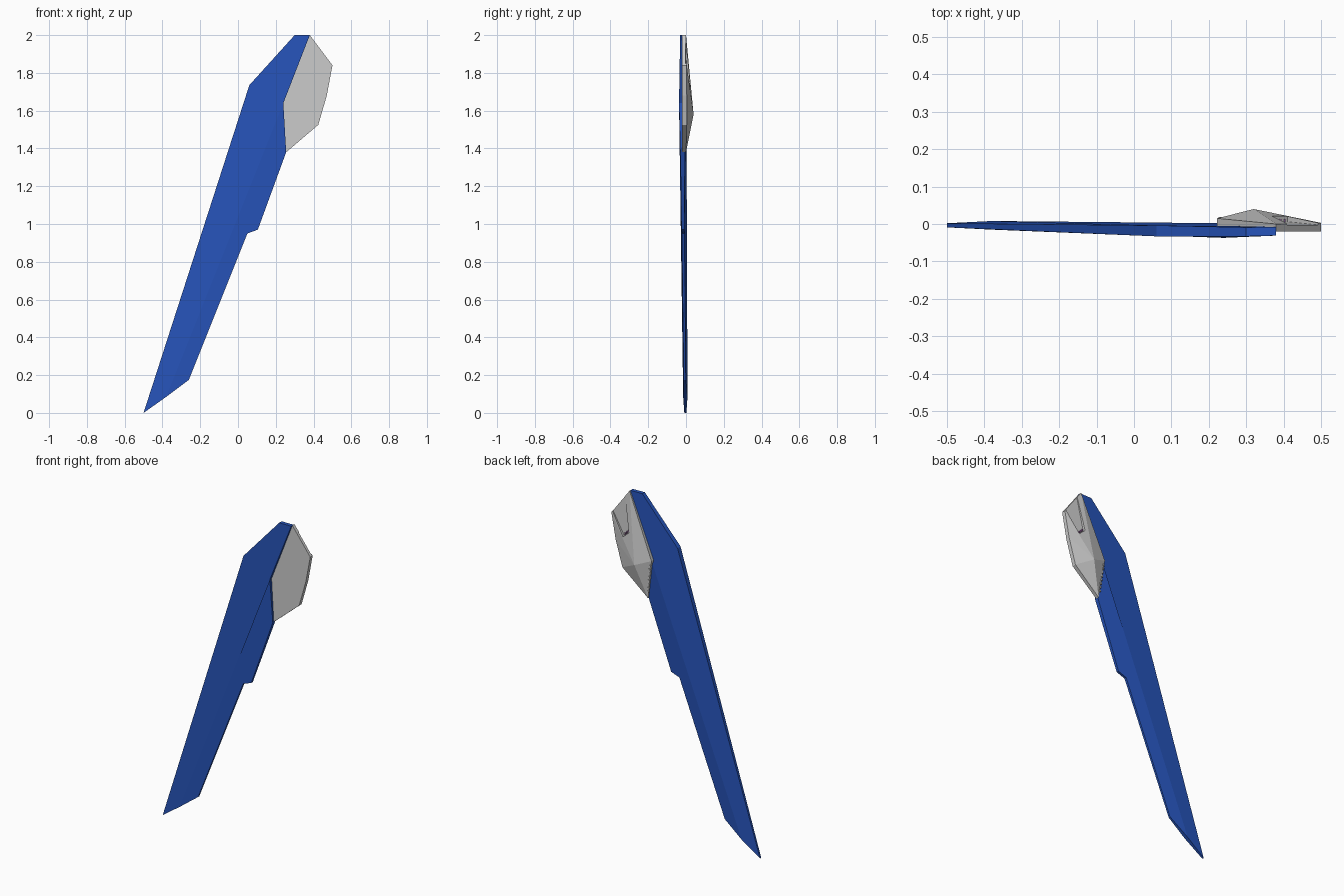
import bpy, bmesh
from mathutils import Vector

if "Cube" in bpy.data.objects:
    bpy.data.objects.remove(bpy.data.objects["Cube"])


def material(name, color):
    m = bpy.data.materials.new(name)
    m.diffuse_color = color
    m.use_nodes = True
    m.node_tree.nodes["Principled BSDF"].inputs["Base Color"].default_value = m.diffuse_color
    return m


def finish(name, bm, mat=None):
    bmesh.ops.recalc_face_normals(bm, faces=bm.faces[:])
    me = bpy.data.meshes.new(name)
    bm.to_mesh(me)
    bm.free()
    ob = bpy.data.objects.new(name, me)
    bpy.context.collection.objects.link(ob)
    if mat:
        me.materials.append(mat)
    return ob


def box(bm, center, size):
    vs = bmesh.ops.create_cube(bm, size=1)["verts"]
    for v in vs:
        v.co = Vector([c + a * s for c, a, s in zip(center, v.co, size)])


blue = material("blue", (0.02, 0.09, 0.5, 1))
violet = material("violet", (0.45, 0.2, 0.5, 1))

# Long blade: outline as (x, z, front y, back y), creased from index 1 to index 6
outline = [(-0.50, 0.00, -0.009, 0.002), (-0.38, 0.085, -0.015, 0.008),
           (-0.26, 0.175, -0.012, -0.001), (0.05, 0.95, -0.022, -0.008),
           (0.105, 0.97, -0.023, -0.008), (0.255, 1.38, -0.030, -0.006),
           (0.24, 1.64, -0.037, 0.002), (0.38, 2.00, -0.031, -0.008),
           (0.30, 2.00, -0.033, -0.009), (0.06, 1.735, -0.033, -0.004)]
bm = bmesh.new()
front = [bm.verts.new((x, f, z)) for x, z, f, b in outline]
back = [bm.verts.new((x, b, z)) for x, z, f, b in outline]
n = len(outline)
for side in (front, back):
    bm.faces.new(side[1:7])
    bm.faces.new(side[6:] + side[:2])
for i in range(n):
    j = (i + 1) % n
    bm.faces.new((front[i], front[j], back[j], back[i]))
finish("blade", bm, blue)

# Grey shoulder plate: flat front, back rising to an off-centre peak
rim = [(0.38, 2.00, 0.000), (0.50, 1.84, 0.003), (0.47, 1.68, 0.004),
       (0.425, 1.525, 0.004), (0.255, 1.38, 0.000), (0.222, 1.62, 0.015)]
bm = bmesh.new()
front = [bm.verts.new((x, -0.02, z)) for x, z, y in rim]
back = [bm.verts.new((x, y, z)) for x, z, y in rim]
peak = bm.verts.new((0.32, 0.04, 1.58))
bm.faces.new(front)
for i in range(len(rim)):
    j = (i + 1) % len(rim)
    bm.faces.new((front[i], front[j], back[j], back[i]))
    bm.faces.new((back[i], back[j], peak))
plate = finish("shoulder_plate", bm)

# Tapered recess in the back of the plate
bm = bmesh.new()
slot = [(0.505, 1.87, -0.004), (0.415, 1.99, -0.004),
        (0.37, 1.755, 0.006), (0.41, 1.72, 0.006)]
floor = [bm.verts.new((x, y, z)) for x, z, y in slot]
top = [bm.verts.new((x, 0.1, z)) for x, z, y in slot]
bm.faces.new(floor)
bm.faces.new(top)
for i in range(4):
    j = (i + 1) % 4
    bm.faces.new((floor[i], floor[j], top[j], top[i]))
cutter = finish("recess_cutter", bm)
cutter.hide_render = True
cutter.hide_set(True)
cut = plate.modifiers.new("recess", "BOOLEAN")
cut.operation = "DIFFERENCE"
cut.solver = "EXACT"
cut.object = cutter

# Small violet vents at the lower end of the recess
bm = bmesh.new()
for i in range(3):
    box(bm, (0.381 + 0.011 * i, 0.008, 1.757 - 0.010 * i), (0.005, 0.010, 0.012))
finish("recess_vents", bm, violet)

# Row of small ribs along the inner rim of the plate
bm = bmesh.new()
for i in range(8):
    t = (i + 0.5) / 8
    box(bm, (0.252 - 0.022 * t, 0.004 + 0.011 * t, 1.41 + 0.19 * t),
        (0.010, 0.008, 0.012))
finish("rim_ribs", bm)
